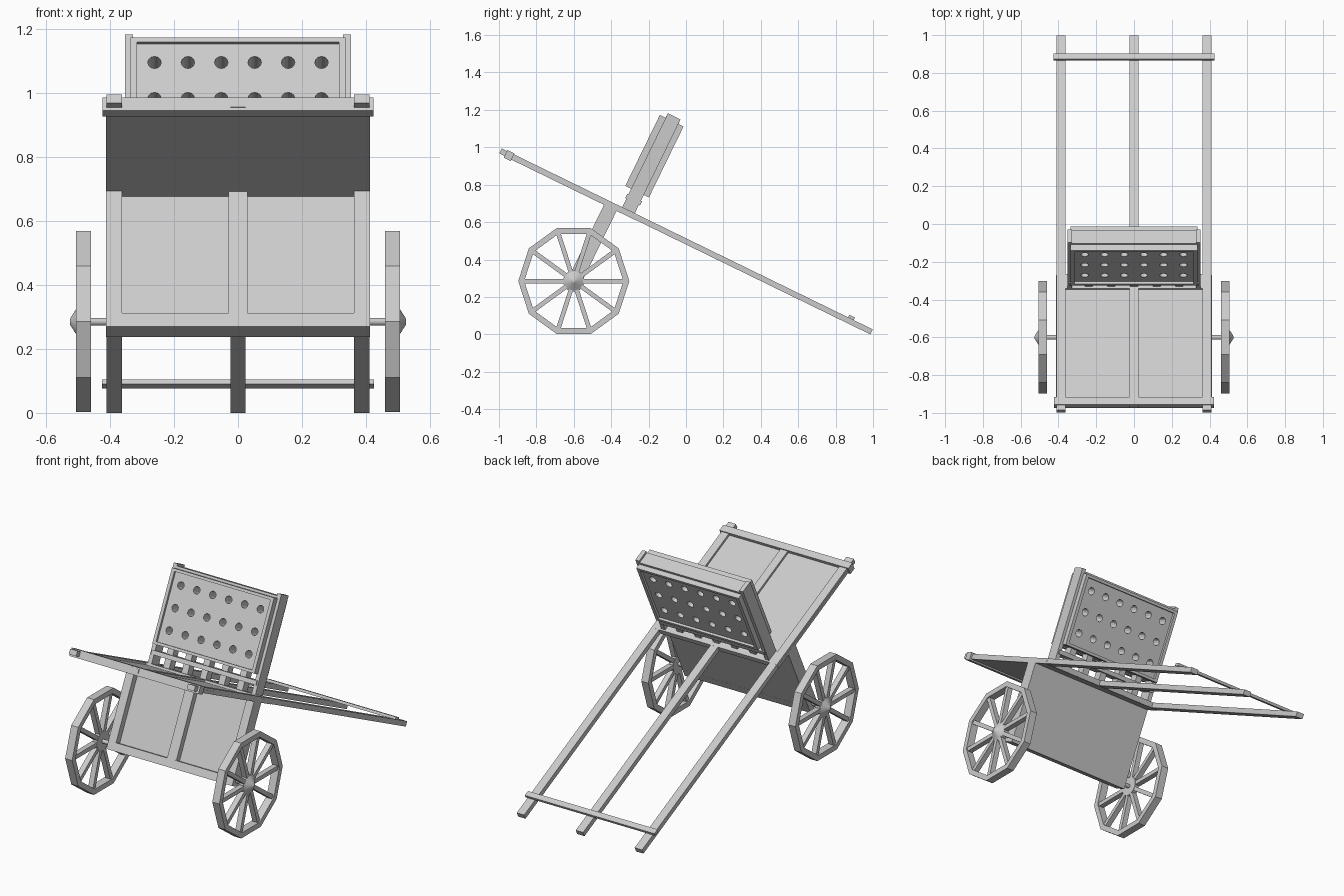
import bpy, bmesh
from math import radians, sin, cos, pi
from mathutils import Matrix, Vector

if "Cube" in bpy.data.objects:
    bpy.data.objects.remove(bpy.data.objects["Cube"])

# Everything but the wheels lives in a frame tilted about x: u runs along the rails, w is perpendicular
TILT = Matrix.Translation((0, 0, 0.497)) @ Matrix.Rotation(radians(-26), 4, 'X')


def add_object(name, bm, matrix=Matrix()):
    bmesh.ops.recalc_face_normals(bm, faces=bm.faces)
    mesh = bpy.data.meshes.new(name)
    bm.to_mesh(mesh)
    bm.free()
    ob = bpy.data.objects.new(name, mesh)
    ob.matrix_world = matrix
    bpy.context.collection.objects.link(ob)
    return ob


def box_into(bm, lo, hi, matrix=Matrix()):
    lo, hi = Vector(lo), Vector(hi)
    m = matrix @ Matrix.Translation((lo + hi) / 2) @ Matrix.Diagonal((*(hi - lo), 1))
    bmesh.ops.create_cube(bm, size=1, matrix=m)


def bar(name, x, u, w):
    bm = bmesh.new()
    box_into(bm, (x[0], u[0], w[0]), (x[1], u[1], w[1]))
    return add_object(name, bm, TILT)


def pair(name, x, u, w):
    bar(name + "_right", x, u, w)
    bar(name + "_left", (-x[1], -x[0]), u, w)


def cone_into(bm, x0, x1, r0, r1, segs, y=0, z=0):
    m = Matrix.Translation(((x0 + x1) / 2, y, z)) @ Matrix.Rotation(pi / 2, 4, 'Y')
    bmesh.ops.create_cone(bm, cap_ends=True, segments=segs, radius1=r0, radius2=r1,
                          depth=abs(x1 - x0), matrix=m)


# Long rails and cross bars
pair("side_rail", (0.3625, 0.411), (-1.1035, 1.1035), (-0.015, 0.015))
bar("centre_rail", (-0.024, 0.024), (-1.076, 1.1035), (-0.015, 0.015))
bar("rear_cross_bar", (-0.425, 0.425), (0.957, 0.99), (0.014, 0.03))
bar("front_cross_bar", (-0.423, 0.423), (-1.072, -1.03), (-0.025, 0.021))

# Deck and the sill that ends it
bar("deck_panel", (-0.4125, 0.4125), (-1.04, -0.302), (-0.0165, 0.002))
bar("deck_sill", (-0.4115, 0.4115), (-0.387, -0.3015), (-0.014, 0.0155))

# Framed board under the deck
bar("lower_panel", (-0.411, 0.411), (-0.442, -0.405), (-0.484, -0.016))
pair("lower_post", (0.3625, 0.4125), (-0.48, -0.406), (-0.485, -0.015))
bar("lower_centre_post", (-0.03, 0.03), (-0.476, -0.44), (-0.48, -0.016))
bar("lower_beam", (-0.412, 0.412), (-0.4795, -0.4045), (-0.486, -0.44))

# Upright launcher: posts, slats, stretcher
pair("launcher_post", (0.328, 0.353), (-0.387, -0.312), (0.0, 0.573))
for i in range(5):
    x = (i - 2) * 0.12
    bar(f"slat_{i + 1}", (x - 0.02, x + 0.02), (-0.375, -0.325), (0.01, 0.15))
bar("stretcher", (-0.345, 0.345), (-0.394, -0.305), (0.065, 0.09))

# Launcher rims on both faces, around the drilled block
for side, u in (("front", (-0.422, -0.387)), ("back", (-0.312, -0.281))):
    pair(f"{side}_rim_side", (0.315, 0.335), u, (0.124, 0.546))
    bar(f"{side}_rim_top", (-0.315, 0.315), u, (0.53, 0.546))
    bar(f"{side}_rim_bottom", (-0.315, 0.315), u, (0.124, 0.14))
bar("launcher_cap", (-0.33, 0.33), (-0.388, -0.311), (0.53, 0.56))

# Block with 18 through holes
block = bar("launcher_block", (-0.328, 0.328), (-0.408, -0.295), (0.13, 0.54))
bm = bmesh.new()
for row in range(3):
    for col in range(6):
        m = Matrix.Translation(((col - 2.5) * 0.1044, -0.35, 0.466 - row * 0.125))
        bmesh.ops.create_cone(bm, cap_ends=True, segments=12, radius1=0.021, radius2=0.021,
                              depth=0.3, matrix=m @ Matrix.Rotation(pi / 2, 4, 'X'))
cutter = add_object("hole_cutter", bm, TILT)
cutter.hide_render = True
cutter.hide_set(True)
cut = block.modifiers.new("holes", 'BOOLEAN')
cut.operation = 'DIFFERENCE'
cut.solver = 'EXACT'
cut.object = cutter

# Axle
WY, WZ, R = -0.6, 0.285, 0.297
bm = bmesh.new()
cone_into(bm, -0.48, 0.48, 0.012, 0.012, 12, WY, WZ)
add_object("axle", bm)

# Ten-sided wheels with ten spokes and a pointed hub
for side, s in (("right", 1), ("left", -1)):
    place = Matrix.Translation((s * 0.4825, WY, WZ))
    bm = bmesh.new()
    rings = []
    for k in range(10):
        a = k * pi / 5
        rings.append([bm.verts.new((x, r * cos(a), r * sin(a)))
                      for x, r in ((-0.023, R), (0.023, R), (0.023, R - 0.032), (-0.023, R - 0.032))])
    for k in range(10):
        p, q = rings[k], rings[(k + 1) % 10]
        for j in range(4):
            n = (j + 1) % 4
            bm.faces.new((p[j], p[n], q[n], q[j]))
    add_object(f"wheel_rim_{side}", bm, place)

    bm = bmesh.new()
    for k in range(10):
        box_into(bm, (-0.016, 0.02, -0.012), (0.016, R - 0.022, 0.012),
                 Matrix.Rotation(k * pi / 5, 4, 'X'))
    add_object(f"wheel_spokes_{side}", bm, place)

    bm = bmesh.new()
    cone_into(bm, -0.018, 0.012, 0.057, 0.057, 20)
    cone_into(bm, 0.012, 0.043, 0.057, 0.008, 20)
    hub = add_object(f"wheel_hub_{side}", bm, place @ Matrix.Rotation(0 if s > 0 else pi, 4, 'Z'))
